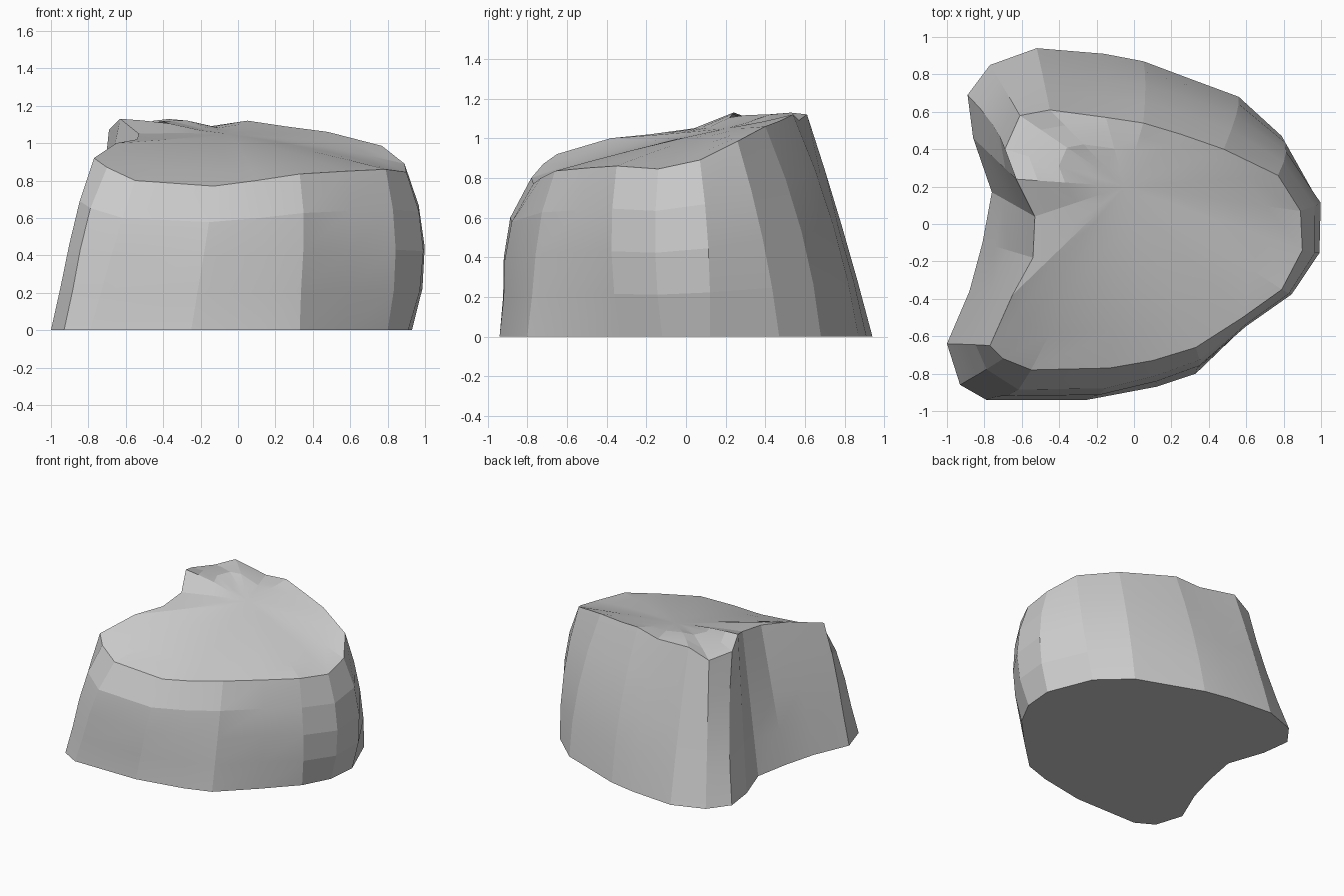
import bpy, bmesh
from math import exp
from mathutils import Vector

if "Cube" in bpy.data.objects:
    bpy.data.objects.remove(bpy.data.objects["Cube"])

# Outline stations: base x, y, rim x, y, z, outward bulge
STATIONS = [
    (-1.0, -.64, -.77, -.65, .92, .02), (-.93, -.86, -.70, -.72, .87, .04),
    (-.79, -.94, -.55, -.78, .80, .07), (-.25, -.94, -.13, -.77, .77, .07),
    (.12, -.87, .10, -.73, .80, .05), (.33, -.80, .33, -.66, .835, .04),
    (.58, -.56, .58, -.50, .85, .03), (.80, -.33, .79, -.35, .86, .06),
    (.91, -.12, .90, -.14, .845, .09), (.93, .12, .89, .07, .89, .09),
    (.79, .47, .77, .26, .985, .04), (.56, .68, .48, .40, 1.06, .05),
    (.29, .78, .25, .48, 1.09, .05), (.05, .87, .05, .54, 1.12, .04),
    (-.16, .91, -.15, .57, 1.09, .03), (-.52, .94, -.45, .61, 1.12, .01),
    (-.77, .85, -.61, .58, 1.045, -.02), (-.89, .69, -.69, .40, 1.07, -.03),
    (-.86, .46, -.63, .24, 1.13, .0), (-.76, .17, -.53, .04, 1.05, .0),
    (-.81, -.10, -.54, -.18, 1.02, .0), (-.88, -.36, -.65, -.38, 1.0, .0),
]
N = len(STATIONS)
CX, CY = -0.05, 0.2


def top_height(x, y):
    # Gently domed slope rising to the back left, with a small peak
    peak = .05 * exp(-((x + .4) ** 2 + (y - .38) ** 2) / .03)
    return 1.005 + .22 * y - .1 * y * y - .08 * x - .08 * x * x + peak


def wall_point(i, t):
    bx, by, tx, ty, tz, bulge = STATIONS[i]
    a, b = STATIONS[i - 1], STATIONS[(i + 1) % N]
    out = Vector((b[1] - a[1], a[0] - b[0], 0)).normalized()
    # The front swells near its top edge, the other sides at mid height
    swell = 6.75 * t * t * (1 - t) if by < -.5 else 4 * t * (1 - t)
    return Vector((bx, by, 0)).lerp(Vector((tx, ty, tz)), t) + out * bulge * swell


def top_point(i, s):
    x, y, z = STATIONS[i][2:5]
    px, py = x + (CX - x) * s, y + (CY - y) * s
    rest = (z - top_height(x, y)) * (1 - s) ** 2
    return Vector((px, py, top_height(px, py) + rest))


bm = bmesh.new()
# Walls, then inner rings of the sloping top
rings = [[bm.verts.new(wall_point(i, t)) for i in range(N)]
         for t in (0, .25, .5, .75, 1)]
rings += [[bm.verts.new(top_point(i, s)) for i in range(N)]
          for s in (.2, .45, .75)]
for low, high in zip(rings, rings[1:]):
    for i in range(N):
        j = (i + 1) % N
        bm.faces.new((low[i], low[j], high[j], high[i]))
# Top centre and flat underside
hub = bm.verts.new((CX, CY, top_height(CX, CY)))
for i in range(N):
    bm.faces.new((rings[-1][i], rings[-1][(i + 1) % N], hub))
bm.faces.new(rings[0][::-1])
bmesh.ops.recalc_face_normals(bm, faces=bm.faces[:])

mesh = bpy.data.meshes.new("boulder")
bm.to_mesh(mesh)
bm.free()
boulder = bpy.data.objects.new("boulder", mesh)
bpy.context.collection.objects.link(boulder)
bpy.context.view_layer.objects.active = boulder
boulder.select_set(True)
bpy.ops.object.shade_smooth_by_angle(angle=0.15)
